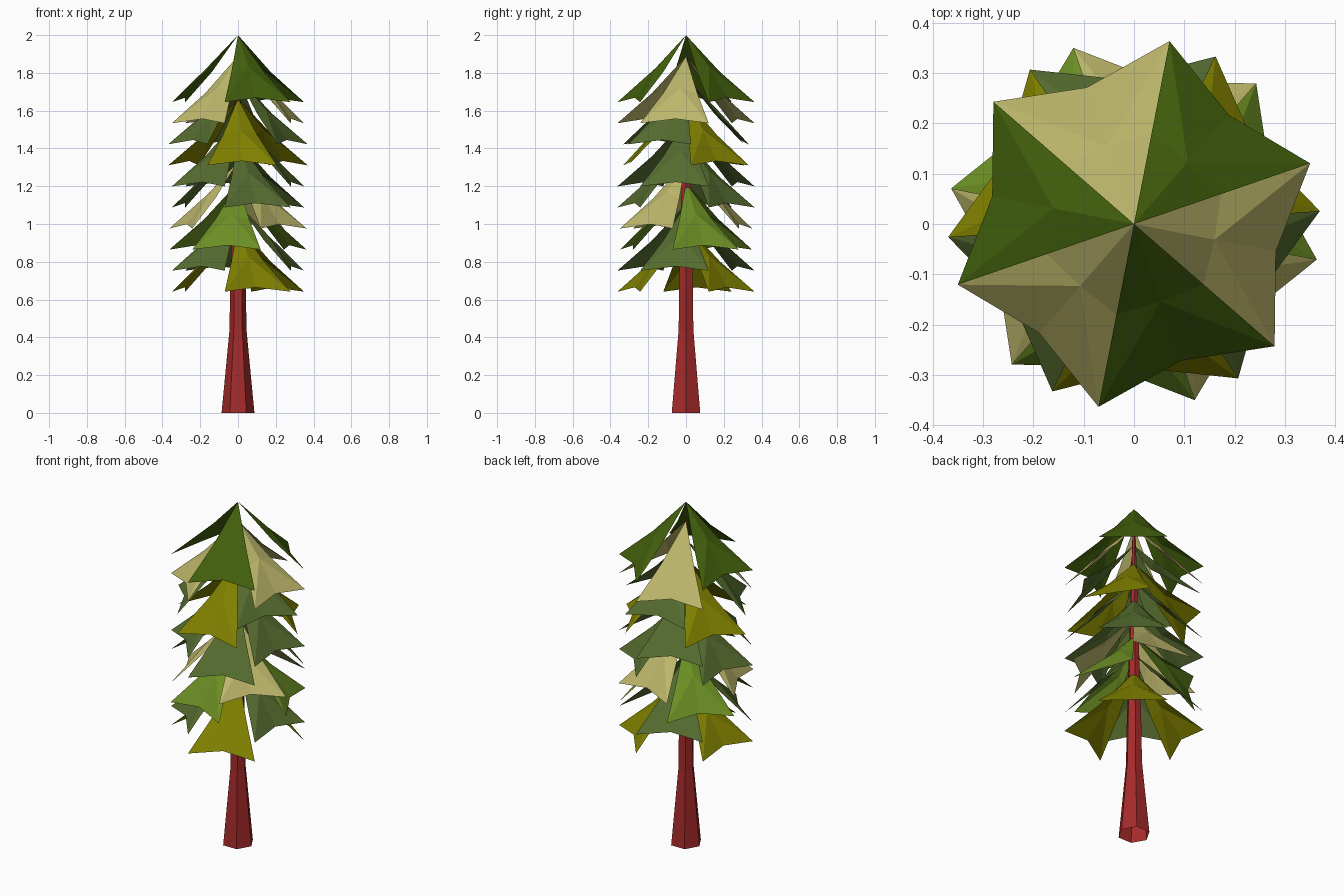
import bpy
from math import cos, sin, radians

if "Cube" in bpy.data.objects:
    bpy.data.objects.remove(bpy.data.objects["Cube"])


def material(name, hex_code):
    # hex display colour -> linear diffuse colour
    rgb = [int(hex_code[i:i + 2], 16) / 255 for i in (0, 2, 4)]
    lin = [c / 12.92 if c < 0.04045 else ((c + 0.055) / 1.055) ** 2.4 for c in rgb]
    mat = bpy.data.materials.new(name)
    mat.diffuse_color = (*lin, 1)
    mat.use_nodes = True
    mat.node_tree.nodes["Principled BSDF"].inputs["Base Color"].default_value = mat.diffuse_color
    return mat


def add_object(name, verts, faces, mat):
    mesh = bpy.data.meshes.new(name)
    mesh.from_pydata(verts, [], faces)
    mesh.materials.append(mat)
    obj = bpy.data.objects.new(name, mesh)
    bpy.context.collection.objects.link(obj)
    return obj


def polar(r, degrees, z):
    return (r * cos(radians(degrees)), r * sin(radians(degrees)), z)


bark = material("bark", "a52a2a")
dark = material("dark_green", "42600c")
khaki = material("khaki", "bdb76b")
sage = material("sage", "556b2f")
olive = material("olive", "808000")
green = material("bright_green", "6b8e23")

# Trunk: six-sided, open underneath, flared at the foot, thin towards the crown
rings = [(0.087, 0.0), (0.045, 0.44), (0.042, 0.65), (0.008, 1.88)]
n = 6
verts = [polar(r, 60 * i, z) for r, z in rings for i in range(n)]
faces = [tuple(range(n * (len(rings) - 1), n * len(rings)))]
for k in range(len(rings) - 1):
    for i in range(n):
        j = (i + 1) % n
        faces.append((k * n + i, k * n + j, (k + 1) * n + j, (k + 1) * n + i))
add_object("trunk", verts, faces, bark)

# One drooping bough: (radius, angle from centre line, height below the tip)
bough = [(0, 0, 0), (0.183, -30, -0.195), (0.163, 0, -0.168), (0.183, 30, -0.195),
         (0.37, -30, -0.355), (0.287, 0, -0.332), (0.37, 30, -0.355)]
bough_faces = [(0, 1, 2), (0, 2, 3), (1, 4, 2), (4, 5, 2), (2, 5, 6), (2, 6, 3)]

# Ten tiers of three boughs, from the top down: colour and turn
tiers = [(dark, 49), (khaki, -11), (sage, -26), (olive, 34), (sage, -11),
         (sage, 49), (khaki, -41), (green, 19), (sage, -11), (olive, 49)]
for t, (mat, turn) in enumerate(tiers):
    top = 2.0 - 0.1115 * t
    verts, faces = [], []
    for b in range(3):
        base = len(verts)
        verts += [polar(r, turn + 120 * b + a, top + dz) for r, a, dz in bough]
        faces += [tuple(base + i for i in f) for f in bough_faces]
    add_object(f"foliage_tier_{t + 1}", verts, faces, mat)
